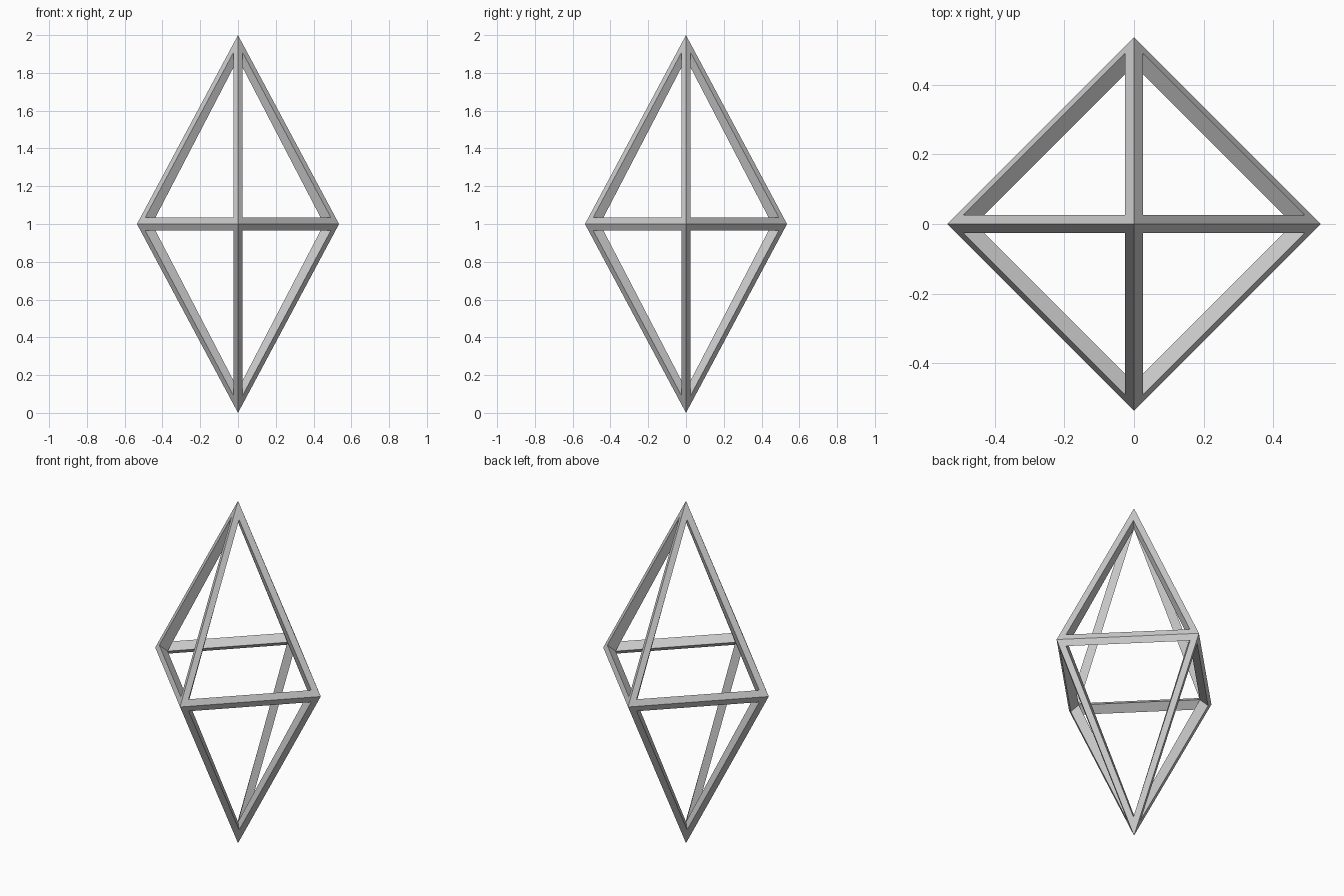
import bpy, bmesh
from mathutils import Vector

if "Cube" in bpy.data.objects:
    bpy.data.objects.remove(bpy.data.objects["Cube"])

R, H = 0.535, 1.0            # outer octahedron radius and half height
R_IN, H_IN = 0.455, 0.875    # ridge on the inside of the struts
W_RIM, W_SIDE = 0.035, 0.047 # strut widths as fractions of each face

bm = bmesh.new()
centre = Vector((0, 0, H))


def tip(axis, sign, r, h):
    p = Vector((0, 0, 0))
    p[axis] = sign * (h if axis == 2 else r)
    return p


outer, inner = {}, {}
for axis in range(3):
    for s in (-1, 1):
        outer[axis, s] = bm.verts.new(tip(axis, s, R, H) + centre)
        inner[axis, s] = bm.verts.new(tip(axis, s, R_IN, H_IN) + centre)

# Each of the eight sides: a triangular opening framed by outer and inner strips
inset = (W_SIDE, W_SIDE, W_RIM)
for sx in (-1, 1):
    for sy in (-1, 1):
        for sz in (-1, 1):
            keys = [(0, sx), (1, sy), (2, sz)]
            hole = []
            for i in range(3):
                w = list(inset)
                w[i] = 1 - sum(inset[j] for j in range(3) if j != i)
                p = Vector((sx * R * w[0], sy * R * w[1], sz * H * w[2]))
                hole.append(bm.verts.new(p + centre))
            for i in range(3):
                j = (i + 1) % 3
                strip = [outer[keys[i]], outer[keys[j]], hole[j], hole[i]]
                lining = [hole[i], hole[j], inner[keys[j]], inner[keys[i]]]
                bm.faces.new(strip)
                bm.faces.new(lining)

bmesh.ops.recalc_face_normals(bm, faces=bm.faces)
mesh = bpy.data.meshes.new("octahedron_frame")
bm.to_mesh(mesh)
bm.free()
frame = bpy.data.objects.new("octahedron_frame", mesh)
bpy.context.collection.objects.link(frame)
